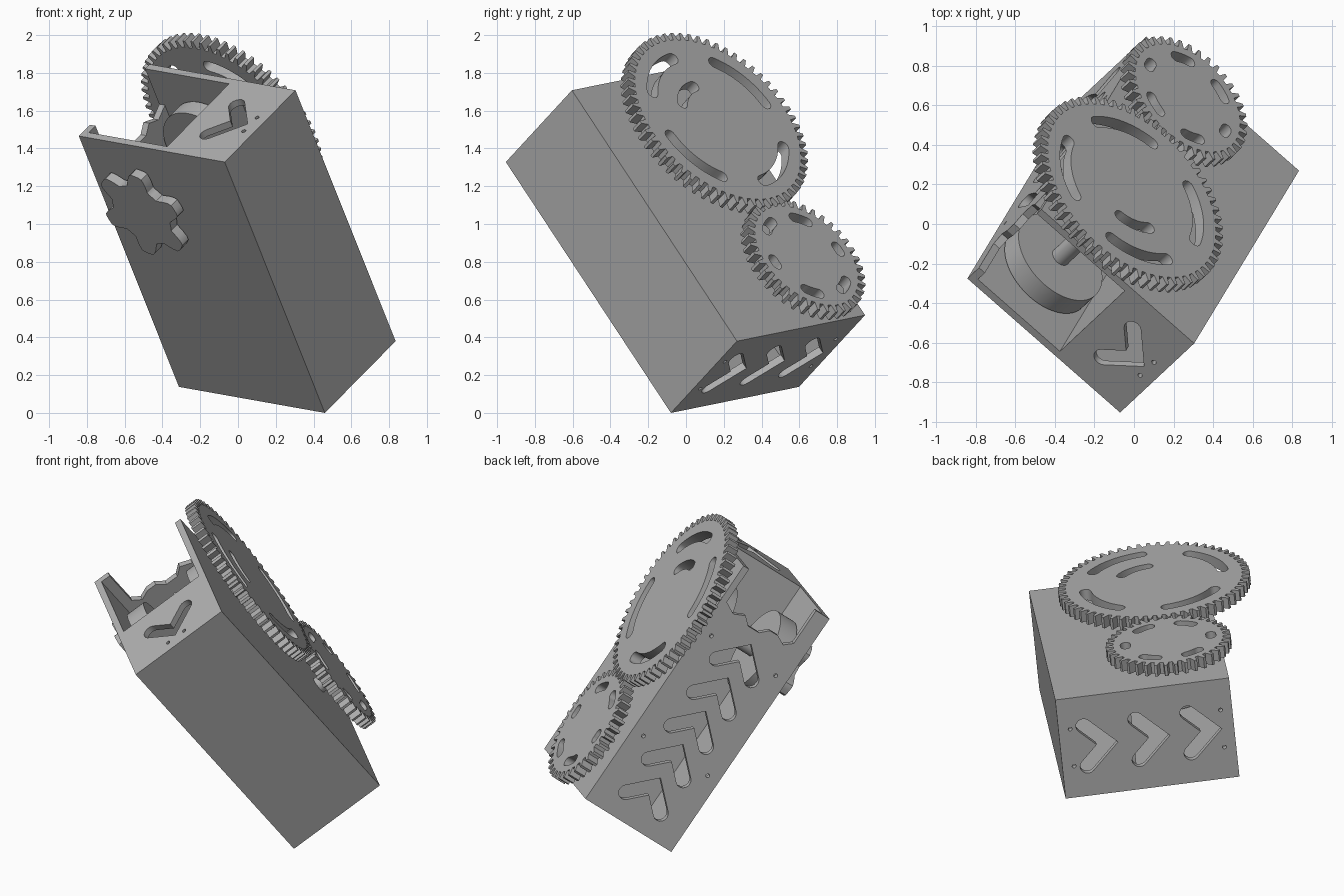
import bpy
from math import cos, sin, pi, radians, atan2
from mathutils import Matrix, Vector

if "Cube" in bpy.data.objects:
    bpy.data.objects.remove(bpy.data.objects["Cube"], do_unlink=True)

grey = bpy.data.materials.new("plain_grey")
grey.use_nodes = True
grey.diffuse_color = (0.43, 0.43, 0.43, 1)
grey.node_tree.nodes["Principled BSDF"].inputs["Base Color"].default_value = (0.43, 0.43, 0.43, 1)

# Tilted frame of the box: U = depth (gears on the +U side), V = width, W = length
U = Vector((0.588, 0.549, 0.596)).normalized()
V = Vector((-0.743, 0.656, 0.135))
V = (V - U * V.dot(U)).normalized()
W = U.cross(V)
ORIGIN = Vector((0.46, -0.08, 0))
FRAMES = {"u": (V, W, U), "v": (W, U, V), "w": (U, V, W)}
DU, DV, DW, T = 0.638, 1.037, 1.676, 0.04
AXIS_V, BIG_W, SMALL_W = 0.72, 1.25, 0.345


def panel(name, axis, low, high, outline, holes=(), centre=(0, 0)):
    """Extrude a flat outline with holes along one axis of the box."""
    curve = bpy.data.curves.new(name, "CURVE")
    curve.dimensions, curve.fill_mode = "2D", "BOTH"
    curve.extrude = (high - low) / 2
    for loop in (outline, *holes):
        spline = curve.splines.new("POLY")
        spline.points.add(len(loop) - 1)
        for point, (x, y) in zip(spline.points, loop):
            point.co = (x + centre[0], y + centre[1], 0, 1)
        spline.use_cyclic_u = True
    temp = bpy.data.objects.new(name + "_profile", curve)
    bpy.context.collection.objects.link(temp)
    bpy.context.view_layer.update()
    mesh = bpy.data.meshes.new_from_object(temp.evaluated_get(bpy.context.evaluated_depsgraph_get()))
    bpy.data.objects.remove(temp, do_unlink=True)
    x, y, n = FRAMES[axis]
    mat = Matrix((x, y, n)).transposed().to_4x4()
    mat.translation = ORIGIN + n * (low + high) / 2
    mesh.transform(mat)
    mesh.name = name
    mesh.materials.clear()
    mesh.materials.append(grey)
    obj = bpy.data.objects.new(name, mesh)
    bpy.context.collection.objects.link(obj)
    obj.select_set(True)
    bpy.context.view_layer.objects.active = obj
    return obj


def rect(x0, y0, x1, y1):
    return [(x0, y0), (x1, y0), (x1, y1), (x0, y1)]


def ring(r, count=64, centre=(0, 0)):
    return [(centre[0] + r * cos(2 * pi * i / count), centre[1] + r * sin(2 * pi * i / count))
            for i in range(count)]


def stroke(path, h):
    """Outline of a thick line with round ends."""
    pts = [Vector(p) for p in path]
    left, right = [], []
    for i, p in enumerate(pts):
        d0 = (p - pts[i - 1]).normalized() if i else (pts[1] - p).normalized()
        d1 = (pts[i + 1] - p).normalized() if i < len(pts) - 1 else d0
        d = (d0 + d1).normalized()
        off = Vector((-d.y, d.x)) * h / d.dot(d0)
        left.append(p + off)
        right.append(p - off)

    def cap(p, start):
        a = atan2(start.y - p.y, start.x - p.x)
        return [(p.x + h * cos(a - pi * k / 8), p.y + h * sin(a - pi * k / 8)) for k in range(1, 8)]

    return ([tuple(p) for p in left] + cap(pts[-1], left[-1])
            + [tuple(p) for p in reversed(right)] + cap(pts[0], right[0]))


def arc_slot(r, mid, half, h):
    return stroke([(r * cos(radians(mid + half * k / 6)), r * sin(radians(mid + half * k / 6)))
                   for k in range(-6, 7)], h)


def chevron(tip, along, depth, spread=0.13, h=0.045):
    """V-shaped window; along gives the direction of the tip."""
    tip, d = Vector(tip), Vector(along)
    side = Vector((-d.y, d.x))
    return stroke([tip - d * depth + side * spread, tip, tip - d * depth - side * spread], h)


def gear(teeth, r, depth=0.045):
    pts = []
    for i in range(teeth):
        for step, rad in ((0.0, r - depth), (0.4, r - depth), (0.56, r), (0.84, r)):
            a = 2 * pi * (i + step) / teeth
            pts.append((rad * cos(a), rad * sin(a)))
    return pts


# Box walls
panel("front_panel", "u", 0, T, rect(0, 0, DV, DW))
panel("gear_panel", "u", DU - T, DU, rect(0, 0, DV, DW))
panel("plain_side", "v", 0, T, rect(0, T, DW, DU - T))
panel("inner_partition", "v", 0.40, 0.44, rect(T, T, DW - T, DU - T))

# Side wall with five chevron windows and a scalloped open end
scallop = [(0, T), (DW, T), (DW, 0.1), (1.44, 0.1), (1.4, 0.15), (1.43, 0.21), (1.43, 0.27),
           (1.385, 0.32), (1.385, 0.4), (1.43, 0.45), (1.4, 0.52), (1.44, DU - T), (0, DU - T)]
side_holes = [chevron((0.28 + 0.24 * i, DU / 2), (1, 0), 0.12) for i in range(5)]
side_holes += [ring(0.012, 12, (c, a)) for c in (0.5, 1.22) for a in (0.08, DU - 0.08)]
panel("window_side", "v", DV - T, DV, scallop, side_holes)

# End plates with chevron windows and pin holes
end_holes = [chevron((DU / 2, b), (0, 1), 0.13) for b in (0.28, 0.59, 0.9)]
end_holes += [ring(0.012, 12, (a, b)) for a in (0.2, 0.44) for b in (0.07, DV - 0.07)]
panel("lower_end", "w", 0, T, rect(T, T, DU - T, DV - T), end_holes)
panel("upper_end", "w", DW - T, DW, rect(T, T, DU - T, 0.44),
      [chevron((DU / 2, 0.15), (0, -1), 0.12)]
      + [ring(0.012, 12, (a, 0.07)) for a in (0.26, 0.38)])

# Gears on the upper panel
big, small = (AXIS_V, BIG_W), (AXIS_V, SMALL_W)
big_slots = [arc_slot(0.415, 30 + 90 * i, 25, 0.034) for i in range(4)]
panel("large_gear", "u", 0.715, 0.785, gear(60, 0.57),
      big_slots + [arc_slot(0.225, 118, 24, 0.032)], big)
small_slots = [arc_slot(0.255, 60 * i, 4 if i % 3 == 0 else 10, 0.03) for i in range(6)]
panel("small_gear", "u", 0.71, 0.78, gear(38, 0.372), small_slots, small)

# Shafts and drums
panel("large_gear_shaft", "u", -0.02, 0.72, ring(0.05, 32), centre=big)
panel("small_gear_shaft", "u", 0.5, 0.715, ring(0.05, 32), centre=small)
panel("lower_drum", "u", 0.05, 0.17, ring(0.262), centre=big)
panel("upper_drum", "u", 0.49, 0.59, ring(0.262), centre=big)

# Six-lobed hand knob on the front panel
knob = []
for i in range(96):
    a = 2 * pi * i / 96
    rad = 0.23 + 0.05 * max(-0.75, min(0.9, 1.3 * cos(6 * (a - radians(44)))))
    knob.append((rad * cos(a), rad * sin(a)))
panel("hand_knob", "u", -0.065, -0.01, knob, centre=big)

bpy.ops.object.shade_smooth_by_angle(angle=radians(25))
